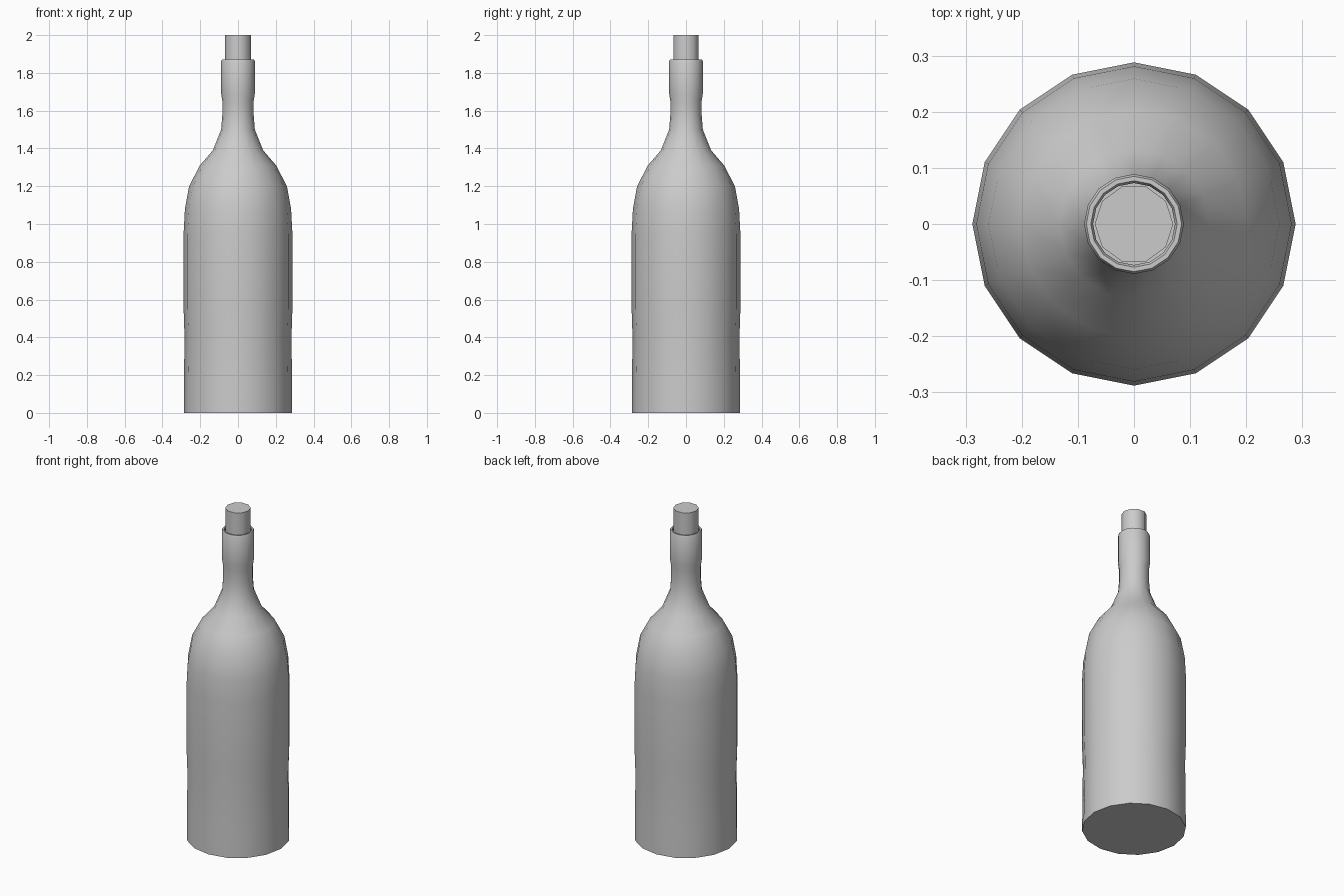
import bpy, bmesh, math

if "Cube" in bpy.data.objects:
    bpy.data.objects.remove(bpy.data.objects["Cube"])


def lathe(name, profile, sides):
    """Revolve a (radius, z) profile; zero-radius ends become capped faces."""
    bm = bmesh.new()
    rings = []
    for r, z in profile:
        rings.append([bm.verts.new((r * math.cos(2 * math.pi * i / sides),
                                    r * math.sin(2 * math.pi * i / sides), z))
                      for i in range(sides)])
    for a, b in zip(rings, rings[1:]):
        for i in range(sides):
            j = (i + 1) % sides
            bm.faces.new((a[i], a[j], b[j], b[i]))
    bm.faces.new(rings[0][::-1])
    bm.faces.new(rings[-1])
    bmesh.ops.recalc_face_normals(bm, faces=bm.faces)
    mesh = bpy.data.meshes.new(name)
    bm.to_mesh(mesh)
    bm.free()
    obj = bpy.data.objects.new(name, mesh)
    bpy.context.collection.objects.link(obj)
    bpy.ops.object.select_all(action='DESELECT')
    obj.select_set(True)
    bpy.context.view_layer.objects.active = obj
    bpy.ops.object.shade_smooth_by_angle(angle=math.radians(40))
    return obj


# Bottle: straight body, rounded shoulder, neck with thicker collar and lip
lathe("bottle", [
    (0.287, 0.0), (0.286, 0.18), (0.283, 0.40), (0.288, 0.55), (0.288, 0.95),
    (0.281, 1.08), (0.259, 1.20), (0.202, 1.31), (0.133, 1.39),
    (0.089, 1.50), (0.083, 1.58), (0.083, 1.65), (0.089, 1.69),
    (0.089, 1.862), (0.085, 1.87), (0.077, 1.87), (0.073, 1.862),
    (0.073, 1.80),
], 16)

# Cork stopper
lathe("cork", [(0.070, 1.80), (0.070, 2.0)], 10)
